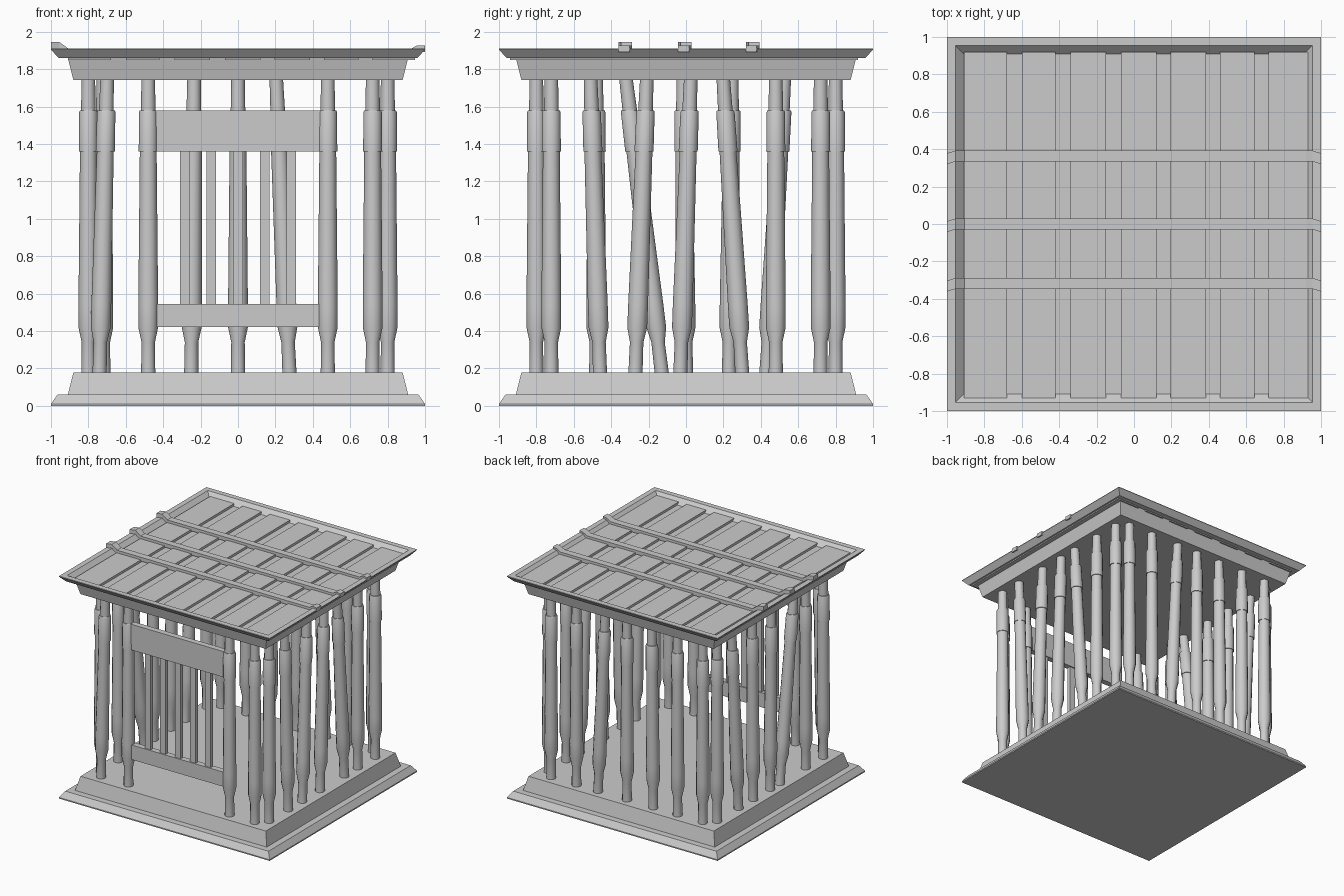
import bpy
import math

if "Cube" in bpy.data.objects:
    bpy.data.objects.remove(bpy.data.objects["Cube"])


def loft(name, rings, smooth=False):
    """Skin a list of equal-length point rings and cap both ends."""
    n = len(rings[0])
    verts = [p for r in rings for p in r]
    faces = [(i * n + j, i * n + (j + 1) % n, (i + 1) * n + (j + 1) % n, (i + 1) * n + j)
             for i in range(len(rings) - 1) for j in range(n)]
    faces.append(tuple(reversed(range(n))))
    faces.append(tuple(range(len(verts) - n, len(verts))))
    mesh = bpy.data.meshes.new(name)
    mesh.from_pydata(verts, [], faces)
    obj = bpy.data.objects.new(name, mesh)
    bpy.context.collection.objects.link(obj)
    if smooth:
        bpy.ops.object.select_all(action='DESELECT')
        obj.select_set(True)
        bpy.context.view_layer.objects.active = obj
        bpy.ops.object.shade_smooth_by_angle(angle=math.radians(35))
    return obj


def rect(x0, x1, y0, y1, z):
    return [(x0, y0, z), (x1, y0, z), (x1, y1, z), (x0, y1, z)]


def box(name, x0, x1, y0, y1, z0, z1):
    return loft(name, [rect(x0, x1, y0, y1, z0), rect(x0, x1, y0, y1, z1)])


def slab(name, profile):
    return loft(name, [rect(-h, h, -h, h, z) for h, z in profile])


# Stepped plinth and the mirrored cornice with a recessed top
slab("base", [(1, 0), (1, .01), (.965, .06), (.91, .06), (.88, .178)])
slab("roof_cornice", [(.88, 1.742), (.91, 1.86), (.96, 1.86), (1, 1.905), (1, 1.91),
                      (.955, 1.91), (.91, 1.865)])

# Roof planks with gaps between them
edges = [-.91, -.68, -.60, -.42, -.34, -.15, -.07, .12, .195, .385, .46, .645, .72, .945]
for i in range(0, len(edges), 2):
    box("roof_plank", edges[i], edges[i + 1], -.94, .92, 1.85, 1.885)

# Three roof battens, bent up over the rim at both ends
for y in (.363, 0, -.318):
    path = [(-1, -.014, 1.945), (-.955, 0, 1.945), (-.905, 0, 1.908),
            (.92, 0, 1.906), (.955, 0, 1.926), (1, -.014, 1.926)]
    loft("roof_batten", [[(x, y + s - .029, z - .034), (x, y + s + .029, z - .034),
                          (x, y + s + .029, z), (x, y + s - .029, z)] for x, s, z in path])

# Turned bar profile: (radius, height)
BAR = [(.038, .16), (.036, .34), (.053, .42), (.053, .54), (.045, 1.36), (.051, 1.36),
       (.049, 1.57), (.045, 1.58), (.039, 1.58), (.036, 1.76)]


def bar(name, along_x, fixed, low, high):
    """Bar leaning along its row from `low` at the plinth to `high` at the roof."""
    rings = []
    for r, z in BAR:
        c = low + (high - low) * (z - .18) / 1.56
        cx, cy = (c, fixed) if along_x else (fixed, c)
        rings.append([(cx + r * math.cos(a * math.pi / 6), cy + r * math.sin(a * math.pi / 6), z)
                      for a in range(12)])
    loft(name, rings, smooth=True)


# Rows of bars, some knocked askew
ROW = .80
rows = {
    "front_bar": (True, -ROW, [(-.74, -.70), (-.48, -.48), (.48, .48), (.72, .72)]),
    "back_bar": (True, ROW, [(-.72, -.72), (-.48, -.48), (-.25, -.235), (0, 0),
                             (.275, .205), (.48, .48), (.72, .72)]),
    "right_bar": (False, ROW, [(-.72, -.72), (-.46, -.51), (-.27, -.21), (-.03, .025),
                               (.30, .20), (.48, .48), (.72, .72)]),
    "left_bar": (False, -ROW, [(-.72, -.72), (-.48, -.48), (-.13, -.32), (0, -.015),
                               (.23, .245), (.43, .525), (.72, .72)]),
}
for name, (along_x, fixed, leans) in rows.items():
    for low, high in leans:
        bar(name, along_x, fixed, low, high)

# Gate between the two front bars
box("gate_top_rail", -.48, .48, -ROW - .025, -ROW + .025, 1.36, 1.58)
box("gate_bottom_rail", -.48, .48, -ROW - .025, -ROW + .025, .42, .545)
for i in range(-2, 3):
    x = i * .1425
    box("gate_slat", x - .026, x + .026, -ROW - .015, -ROW + .015, .5, 1.4)
